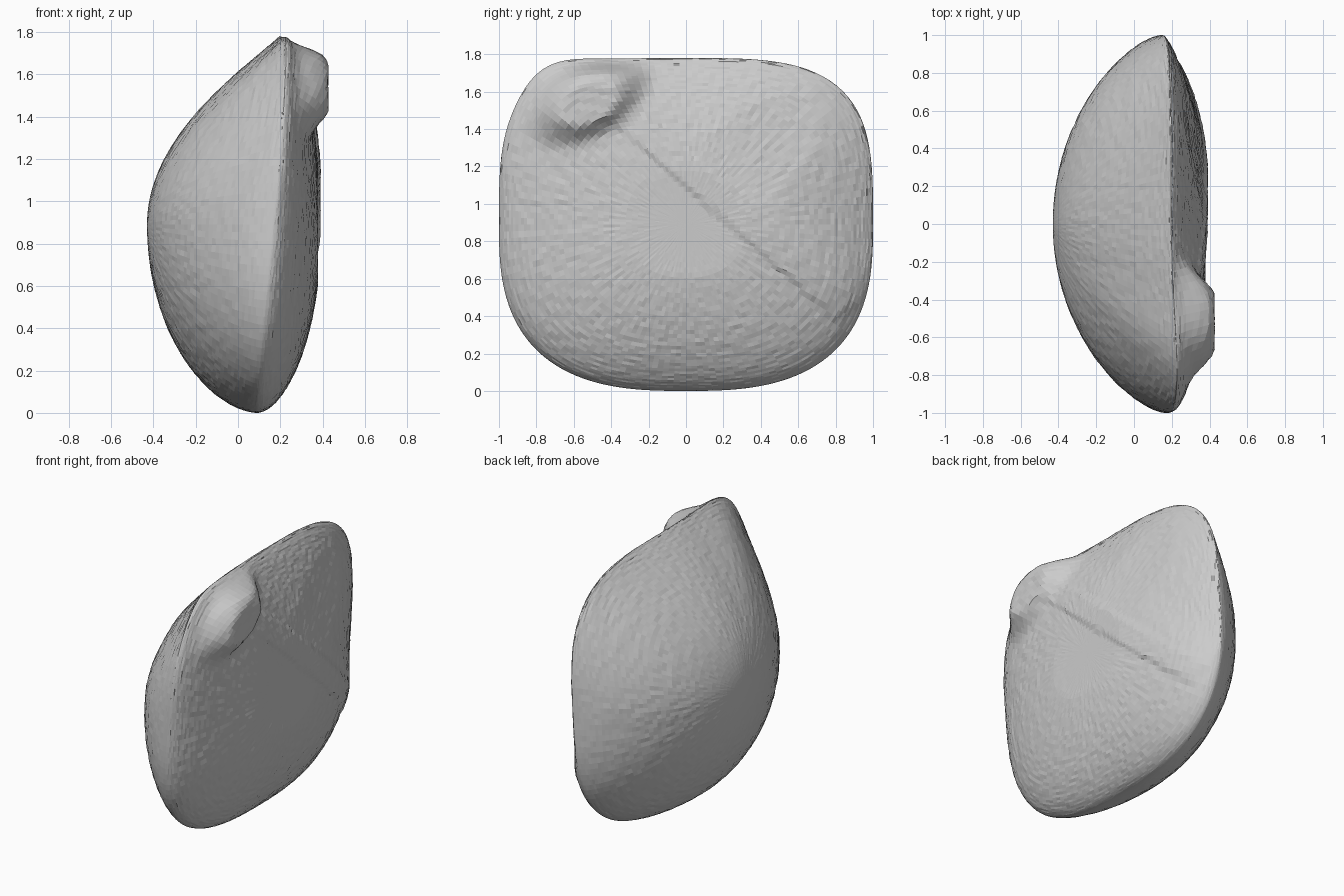
import bpy, bmesh, math, random

if "Cube" in bpy.data.objects:
    bpy.data.objects.remove(bpy.data.objects["Cube"])
random.seed(4)
SEG, RINGS = 160, 48
ZC = 0.89


def smooth(v):
    v = min(max(v, 0), 1)
    return v * v * (3 - 2 * v)


def outline(a, t=1.0):
    """Rounded square at the rim, relaxing to an ellipse at the centre."""
    c, s = math.cos(a), math.sin(a)
    n = 2 + ((3.5 if s > 0 else 2.75) - 2) * t
    r = t * (abs(c) ** n + abs(s / 0.89) ** n) ** (-1 / n)
    # squarer upper front corner
    r *= 1 + 0.05 * t * math.exp(-((a - 2.27) / 0.2) ** 2)
    return r * c, ZC + r * s


def rim_x(y, z):
    return 0.09 + 0.06 * z + 0.04 * smooth(-y) * smooth(z / 1.5)


def bump(y, z, y0, z0, ra, rb, ang):
    c, s = math.cos(ang), math.sin(ang)
    u = ((y - y0) * c + (z - z0) * s) / ra
    v = (-(y - y0) * s + (z - z0) * c) / rb
    return math.exp(-(u * u + v * v) ** 2)


def right_face(y, z, t, a):
    """Shallow dome, tilted flat panel and diagonal band."""
    d = (y - 0.25) * 0.66 + (z - 1.0) * 0.75
    along = (y - 0.25) * 0.75 - (z - 1.0) * 0.66
    r = rim_x(*outline(a))
    q = 0.56 + 0.25 * smooth((d - 0.05) / 0.25)
    x = r + (0.378 - r) * min(1, 1.06 * (1 - t * t) ** q)
    if d > 0:
        x = min(x, 0.385 - 0.19 * d)
    # slightly raised diagonal band
    x += 0.012 * smooth((0.09 - abs(d + 0.02)) / 0.03) * smooth((0.88 - abs(along)) / 0.1) * smooth((1 - t) / 0.06)
    # knotted corner at the upper end of the band
    lump = bump(y, z, -0.52, 1.58, 0.29, 0.17, 0.6)
    x += 0.13 * smooth((1 - t) / 0.1) * lump
    return min(x, 0.425)


def left_face(y, z, t, a):
    """Deep dome, blunt at the bottom and straight-sloped at the top."""
    r = rim_x(*outline(a))
    s, c = math.sin(a), math.cos(a)
    corner = (2 * s * c) ** 2
    q = 0.68 + (0.4 * s * s + 0.25 * corner if s > 0 else -0.1 * s * s + 0.1 * corner)
    return r - (r + 0.43) * (1 - t * t) ** q


bm = bmesh.new()


def build_side(func, rim):
    rings = [rim]
    for i in range(1, RINGS):
        t = math.sin((1 - i / RINGS) * math.pi / 2)
        ring = []
        for j in range(SEG):
            a = 2 * math.pi * j / SEG
            y, z = outline(a, t)
            x = func(y, z, t, a) + random.uniform(-0.003, 0.003) * smooth(t * 1.5)
            ring.append(bm.verts.new((x, y, z)))
        rings.append(ring)
    centre = bm.verts.new((func(0, ZC, 0, 0), 0, ZC))
    for a, b in zip(rings, rings[1:]):
        for j in range(SEG):
            k = (j + 1) % SEG
            bm.faces.new((a[j], a[k], b[k], b[j]))
    for j in range(SEG):
        bm.faces.new((rings[-1][j], rings[-1][(j + 1) % SEG], centre))


# shared rim joins both faces
rim = []
for j in range(SEG):
    y, z = outline(2 * math.pi * j / SEG)
    rim.append(bm.verts.new((rim_x(y, z), y, z)))
build_side(right_face, rim)
build_side(left_face, rim)
bmesh.ops.recalc_face_normals(bm, faces=bm.faces)

mesh = bpy.data.meshes.new("cushion_shell")
bm.to_mesh(mesh)
bm.free()
shell = bpy.data.objects.new("cushion_shell", mesh)
bpy.context.collection.objects.link(shell)
